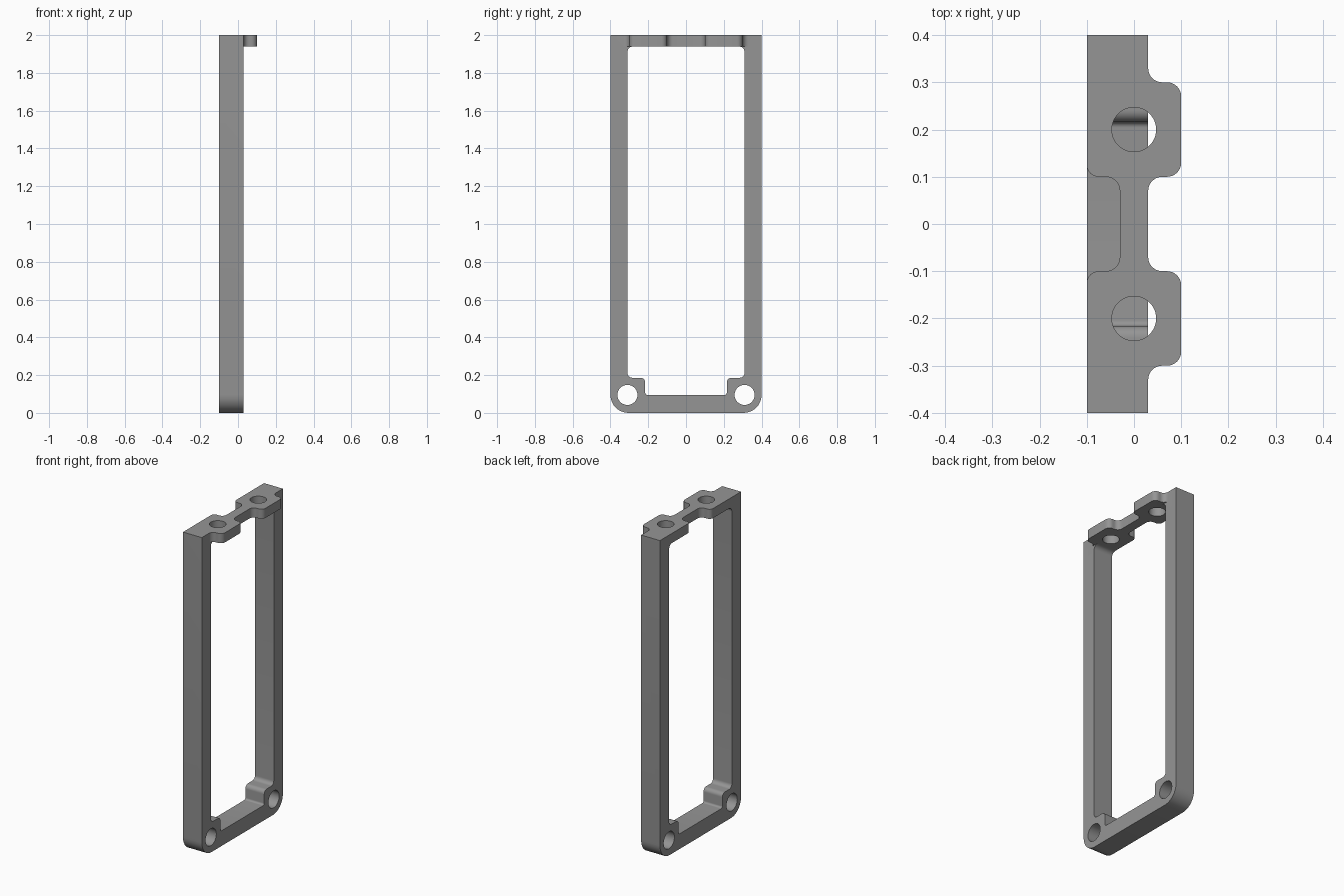
import bpy, bmesh, math
from mathutils import Vector

if "Cube" in bpy.data.objects:
    bpy.data.objects.remove(bpy.data.objects["Cube"])

grey = bpy.data.materials.new("grey")
grey.diffuse_color = (0.3, 0.3, 0.3, 1)
grey.use_nodes = True
grey.node_tree.nodes["Principled BSDF"].inputs["Base Color"].default_value = grey.diffuse_color


def rounded(points, steps=8):
    """Polygon from (a, b, radius) corners, each rounded by an arc."""
    out = []
    n = len(points)
    for i, (a, b, r) in enumerate(points):
        p = Vector((a, b))
        if r == 0:
            out.append(p)
            continue
        u = (Vector(points[i - 1][:2]) - p).normalized()
        v = (Vector(points[(i + 1) % n][:2]) - p).normalized()
        half = u.angle(v) / 2
        centre = p + (u + v).normalized() * (r / math.sin(half))
        t = r / math.tan(half)
        s, e = p + u * t - centre, p + v * t - centre
        sweep = s.angle(e)
        for k in range(steps + 1):
            f = k / steps
            out.append(centre + (s * math.sin((1 - f) * sweep) + e * math.sin(f * sweep)) / math.sin(sweep))
    return out


def circle(a, b, r, n=40):
    return [Vector((a + r * math.cos(k * math.tau / n), b + r * math.sin(k * math.tau / n))) for k in range(n)]


def prism(name, profile, axis, lo, hi):
    """Extrude a profile along x (profile in y, z) or along z (profile in x, y)."""
    bm = bmesh.new()
    face = bm.faces.new([bm.verts.new((lo, p.x, p.y) if axis == "x" else (p.x, p.y, lo)) for p in profile])
    ext = bmesh.ops.extrude_face_region(bm, geom=[face])
    shift = (hi - lo, 0, 0) if axis == "x" else (0, 0, hi - lo)
    bmesh.ops.translate(bm, vec=shift, verts=[g for g in ext["geom"] if isinstance(g, bmesh.types.BMVert)])
    bmesh.ops.recalc_face_normals(bm, faces=bm.faces)
    mesh = bpy.data.meshes.new(name)
    bm.to_mesh(mesh)
    bm.free()
    mesh.materials.append(grey)
    obj = bpy.data.objects.new(name, mesh)
    bpy.context.collection.objects.link(obj)
    return obj


def mirrored(half):
    """Close a profile by mirroring its first coordinate."""
    return half + [(-a, b, r) for a, b, r in reversed(half)]


# Frame outline with rounded lower corners, deep enough to hold the tabs
frame = prism("frame", rounded(mirrored([(0.4, 2, 0), (0.4, 0, 0.095)])), "x", -0.1, 0.1)

cutters = []
# Opening, stepped around the two lower screw bosses
opening = mirrored([(0.31, 1.94, 0.03), (0.31, 0.186, 0.025), (0.216, 0.186, 0.025), (0.216, 0.095, 0.012)])
cutters.append(prism("opening_cutter", rounded(opening), "x", -0.3, 0.3))
# Everything below the tabs in front of the frame
below = [Vector(p) for p in ((0.03, -0.6), (0.3, -0.6), (0.3, 0.6), (0.03, 0.6))]
cutters.append(prism("below_tab_cutter", below, "z", -0.2, 1.94))
# Gap between the tabs
gap = [(0.3, 0.07, 0), (0.1, 0.13, 0), (0.1, 0.1, 0.03), (0.03, 0.1, 0.03)]
gap += [(a, -b, r) for a, b, r in reversed(gap)]
cutters.append(prism("tab_gap_cutter", rounded(gap), "z", 1.85, 2.2))
# Notch in the opposite side of the top bar
notch = [(-0.3, 0.13, 0), (-0.1, 0.13, 0), (-0.1, 0.1, 0.025), (-0.03, 0.1, 0.03)]
notch += [(a, -b, r) for a, b, r in reversed(notch)]
cutters.append(prism("notch_cutter", rounded(notch), "z", 1.85, 2.2))
for s in (1, -1):
    # Outer shoulder beside each tab
    shoulder = [(0.3, 0.27, 0), (0.1, 0.27, 0), (0.1, 0.3, 0.03), (0.03, 0.3, 0.03), (0.03, 0.6, 0), (0.3, 0.6, 0)]
    cutters.append(prism("shoulder_cutter", rounded([(a, s * b, r) for a, b, r in shoulder]), "z", 1.85, 2.2))
    # Tab hole and lower screw hole
    cutters.append(prism("tab_hole_cutter", circle(0, s * 0.2, 0.047), "z", 1.85, 2.2))
    cutters.append(prism("screw_hole_cutter", circle(s * 0.31, 0.095, 0.053), "x", -0.3, 0.3))

for c in cutters:
    mod = frame.modifiers.new(c.name, "BOOLEAN")
    mod.operation, mod.solver, mod.object = "DIFFERENCE", "EXACT", c

# Apply the cuts, then remove the cutters
bpy.context.view_layer.update()
cut_mesh = bpy.data.meshes.new_from_object(frame.evaluated_get(bpy.context.evaluated_depsgraph_get()))
frame.modifiers.clear()
frame.data = cut_mesh
for c in cutters:
    bpy.data.objects.remove(c)

bpy.context.view_layer.objects.active = frame
frame.select_set(True)
bpy.ops.object.shade_smooth_by_angle(angle=math.radians(30))
